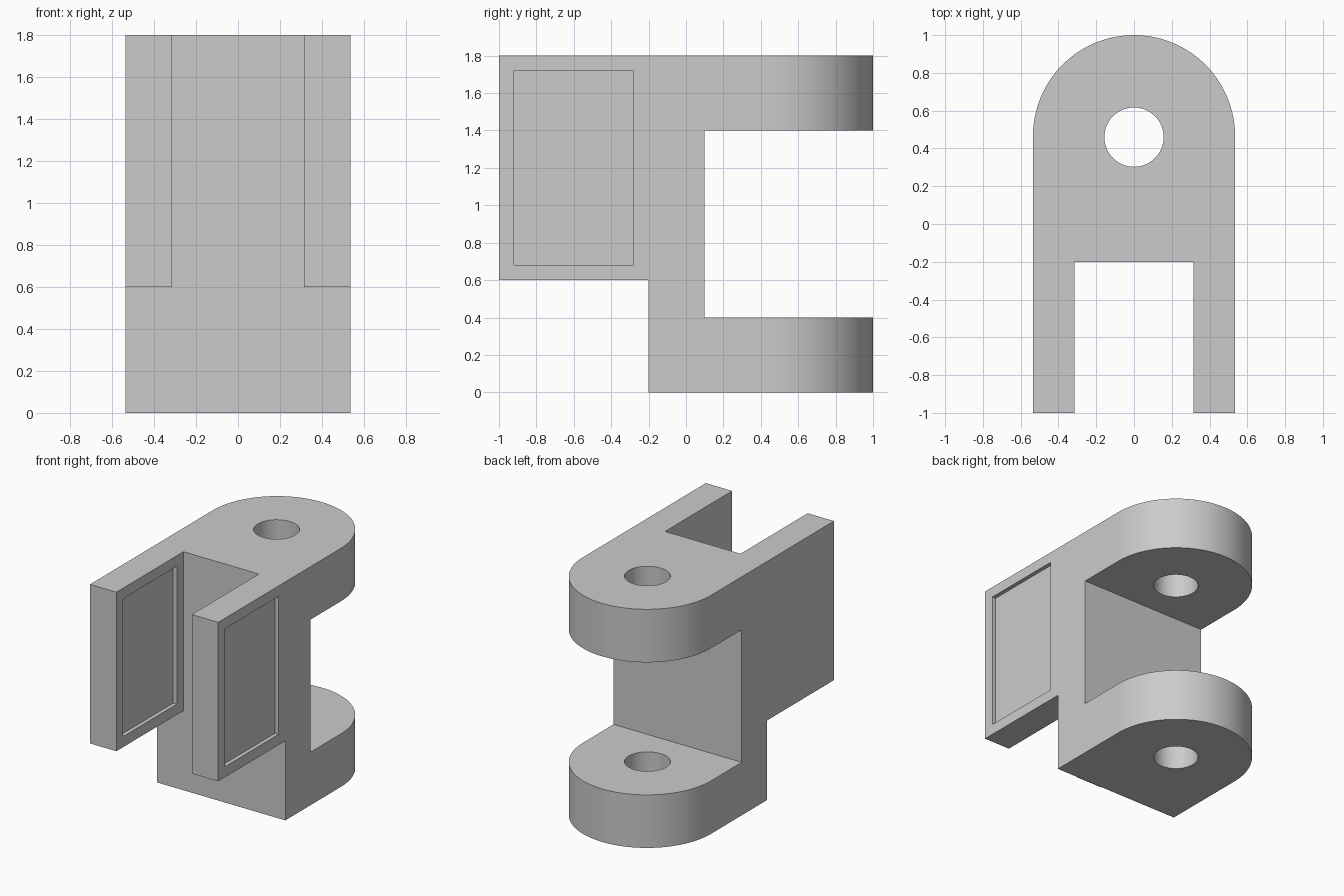
import bpy, bmesh, math

old = bpy.data.objects.get("Cube")
if old:
    bpy.data.objects.remove(old, do_unlink=True)

HALF, HEIGHT, ARC_Y = 0.535, 1.8, 0.465   # half width, height, centre of rounded end
SLOT, RECESS = 0.315, 0.03                # half slot width, panel recess depth

grey = bpy.data.materials.new("plain grey")
grey.use_nodes = True
colour = (0.6, 0.6, 0.6, 1)
grey.diffuse_color = colour
grey.node_tree.nodes["Principled BSDF"].inputs["Base Color"].default_value = colour


def prism(name, outline, z0, z1):
    """Extrude an xy outline from z0 to z1."""
    bm = bmesh.new()
    base = bm.faces.new([bm.verts.new((x, y, z0)) for x, y in outline])
    top = bmesh.ops.extrude_face_region(bm, geom=[base])["geom"]
    moved = [v for v in top if isinstance(v, bmesh.types.BMVert)]
    bmesh.ops.translate(bm, verts=moved, vec=(0, 0, z1 - z0))
    bmesh.ops.recalc_face_normals(bm, faces=bm.faces)
    mesh = bpy.data.meshes.new(name)
    bm.to_mesh(mesh)
    bm.free()
    mesh.materials.append(grey)
    obj = bpy.data.objects.new(name, mesh)
    bpy.context.collection.objects.link(obj)
    return obj


def box(name, x0, x1, y0, y1, z0, z1):
    return prism(name, [(x0, y0), (x1, y0), (x1, y1), (x0, y1)], z0, z1)


def arc(radius, y, sweep, steps):
    return [(radius * math.cos(sweep * i / steps), y + radius * math.sin(sweep * i / steps))
            for i in range(steps + 1)]


# Full-height body with a rounded back
body = prism("clevis_bracket", [(-HALF, -1), (HALF, -1)] + arc(HALF, ARC_Y, math.pi, 64),
             0, HEIGHT)

# Openings: back gap, space under the arms, slot between them, pin hole
cutters = [
    box("back_gap_cutter", -1, 1, 0.1, 1.2, 0.4, 1.4),
    box("under_arm_cutter", -1, 1, -1.2, -0.2, -0.2, 0.6),
    box("arm_slot_cutter", -SLOT, SLOT, -1.2, -0.2, -0.1, 2),
    prism("pin_hole_cutter", arc(0.157, 0.46, math.tau, 64)[:-1], -0.2, 2),
]
# Shallow panel recess in the left-facing side of each arm
for side, face in (("left", HALF), ("right", -SLOT)):
    cutters.append(box(side + "_panel_cutter", face - RECESS, face + 0.1,
                       -0.92, -0.28, 0.68, 1.72))

for cutter in cutters:
    cut = body.modifiers.new(cutter.name, "BOOLEAN")
    cut.operation = "DIFFERENCE"
    cut.solver = "EXACT"
    cut.object = cutter

# Apply the cuts and drop the cutters
bpy.context.view_layer.objects.active = body
body.select_set(True)
for cutter in cutters:
    bpy.ops.object.modifier_apply(modifier=cutter.name)
    bpy.data.objects.remove(cutter, do_unlink=True)

bpy.ops.object.shade_smooth_by_angle(angle=math.radians(30))
